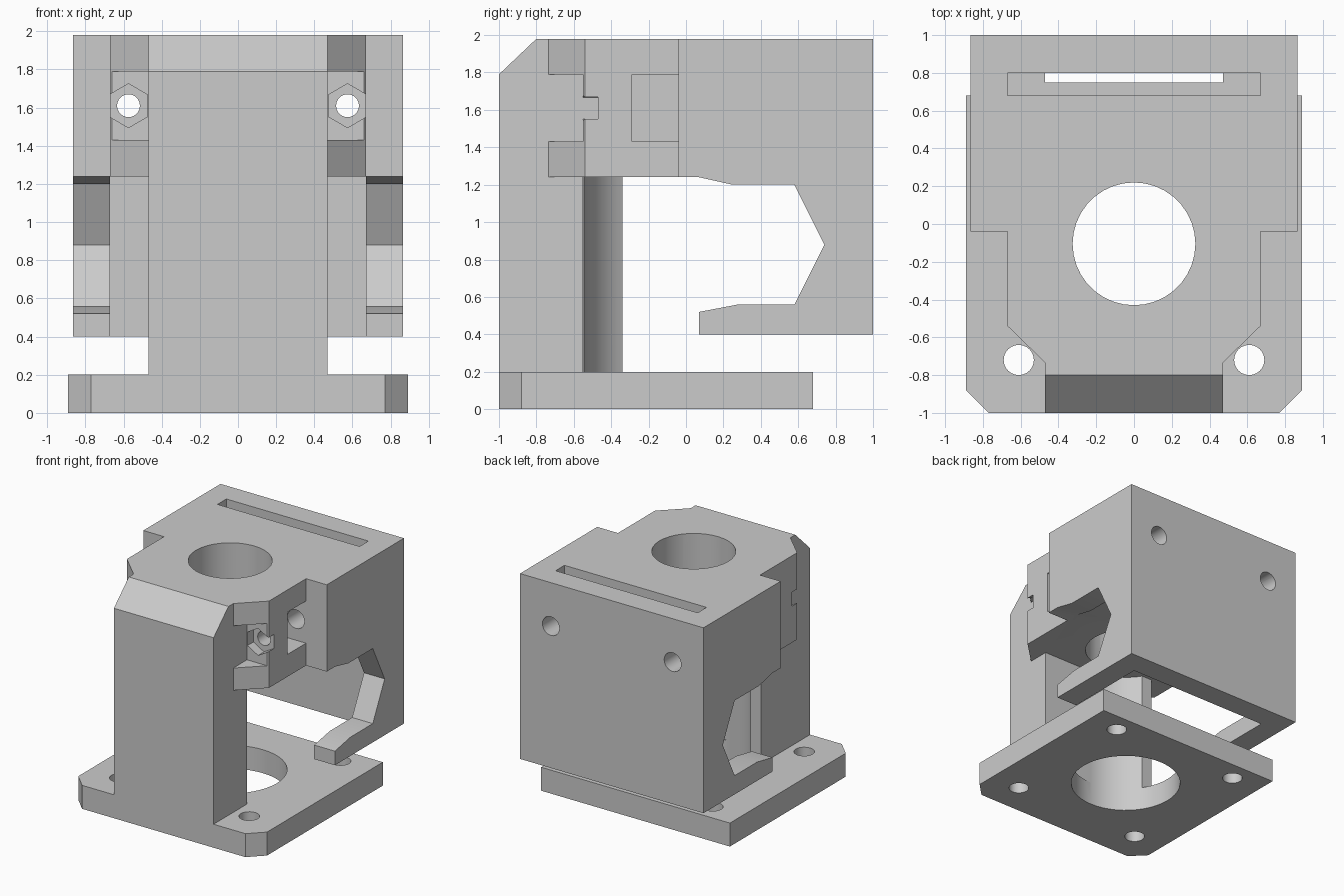
import bpy, bmesh, math

if "Cube" in bpy.data.objects:
    bpy.data.objects.remove(bpy.data.objects["Cube"])

grey = bpy.data.materials.new("light_grey_plastic")
grey.diffuse_color = (0.6, 0.6, 0.6, 1)
grey.use_nodes = True
grey.node_tree.nodes["Principled BSDF"].inputs["Base Color"].default_value = grey.diffuse_color


def prism(name, pts, lo, hi, axis):
    """Extrude a flat outline along an axis (x: pts are y,z; y: x,z; z: x,y)."""
    place = {"x": lambda a, b, t: (t, a, b),
             "y": lambda a, b, t: (a, t, b),
             "z": lambda a, b, t: (a, b, t)}[axis]
    bm = bmesh.new()
    low = [bm.verts.new(place(a, b, lo)) for a, b in pts]
    high = [bm.verts.new(place(a, b, hi)) for a, b in pts]
    bm.faces.new(low)
    bm.faces.new(high)
    n = len(pts)
    for i in range(n):
        j = (i + 1) % n
        bm.faces.new((low[i], low[j], high[j], high[i]))
    bmesh.ops.recalc_face_normals(bm, faces=bm.faces)
    mesh = bpy.data.meshes.new(name)
    bm.to_mesh(mesh)
    bm.free()
    ob = bpy.data.objects.new(name, mesh)
    bpy.context.collection.objects.link(ob)
    mesh.materials.append(grey)
    return ob


def box(name, x0, x1, y0, y1, z0, z1):
    return prism(name, [(x0, y0), (x1, y0), (x1, y1), (x0, y1)], z0, z1, "z")


def ring(cx, cy, r, n=32, phase=0.0):
    return [(cx + r * math.cos(phase + 2 * math.pi * i / n),
             cy + r * math.sin(phase + 2 * math.pi * i / n)) for i in range(n)]


def combine(body, other, op):
    mod = body.modifiers.new(op, "BOOLEAN")
    mod.operation, mod.object, mod.solver = op, other, "EXACT"
    bpy.context.view_layer.objects.active = body
    bpy.ops.object.modifier_apply(modifier=mod.name)
    bpy.data.objects.remove(other)


BORE = (0, -0.105)
Z0, Z1 = 1.24, 1.98

# motor plate with chamfered front corners
body = prism("motor_bracket", [(-0.77, -1), (0.77, -1), (0.89, -0.88), (0.89, 0.68),
                               (-0.89, 0.68), (-0.89, -0.88)], 0, 0.2, "z")

# front column, sloped at the top, with a longer left leg
column = prism("front_column", [(-1, 0.1), (-0.55, 0.1), (-0.55, Z1), (-0.8, Z1), (-1, 1.79)],
               -0.47, 0.47, "x")
left_leg = box("left_leg", -0.47, 0, -0.6, -0.34, 0.1, 1.5)

# solid upper block
half = [(0.47, -0.735), (0.67, -0.54), (0.67, -0.04), (0.865, -0.04), (0.865, 1)]
upper = prism("upper_block", half + [(-x, y) for x, y in reversed(half)], Z0, Z1, "z")

# back wall and the two windowed side walls
back_wall = box("back_wall", -0.865, 0.865, 0.8, 1, 0.4, 1.5)
side = [(-0.04, 1.5), (1, 1.5), (1, 0.4), (0.07, 0.4), (0.07, 0.52), (0.28, 0.56),
        (0.58, 0.56), (0.74, 0.88), (0.58, 1.2), (0.25, 1.2), (0.07, Z0), (-0.04, Z0)]
walls = [prism("side_wall", side, *sorted((s * 0.67, s * 0.865)), "x") for s in (-1, 1)]

for part in [column, left_leg, upper, back_wall] + walls:
    combine(body, part, "UNION")

# main bore: wide below the block, narrower through it
cutters = [prism("wide_bore", ring(*BORE, 0.44, 48), -0.1, Z0, "z"),
           prism("narrow_bore", ring(*BORE, 0.325, 36), 1.0, 2.1, "z"),
           # top slot and its narrow opening to the cavity
           box("top_slot", -0.67, 0.67, 0.68, 0.8, 1.43, 2.1),
           box("slot_opening", -0.47, 0.47, 0.75, 0.8, 1.1, 2.05)]

for s in (-1, 1):
    # motor screw holes in the plate
    for y in (-0.72, 0.51):
        cutters.append(prism("plate_hole", ring(s * 0.61, y, 0.08, 24), -0.1, 0.3, "z"))
    # open notch in front of the nut, and the side pocket behind it
    for y0, y1, outer in ((-0.9, -0.55, 0.8), (-0.29, -0.04, 0.8)):
        a, b = sorted((s * 0.47, s * outer))
        cutters.append(box("side_notch", a, b, y0, y1, 1.43, 1.79))
    # hexagonal nut seat and the clamp screw holes
    cx, cz = s * 0.574, 1.61
    cutters.append(prism("nut_seat", ring(cx, cz, 0.115, 6, math.pi / 2), -0.6, -0.47, "y"))
    cutters.append(prism("screw_hole", ring(cx, cz, 0.06, 24), -0.6, -0.2, "y"))
    cutters.append(prism("clearance_hole", ring(cx, cz, 0.08, 24), -0.1, 1.1, "y"))

for cutter in cutters:
    combine(body, cutter, "DIFFERENCE")

# smooth bores, crisp edges
bpy.ops.object.select_all(action="DESELECT")
body.select_set(True)
bpy.context.view_layer.objects.active = body
bpy.ops.object.shade_smooth_by_angle(angle=math.radians(25))
